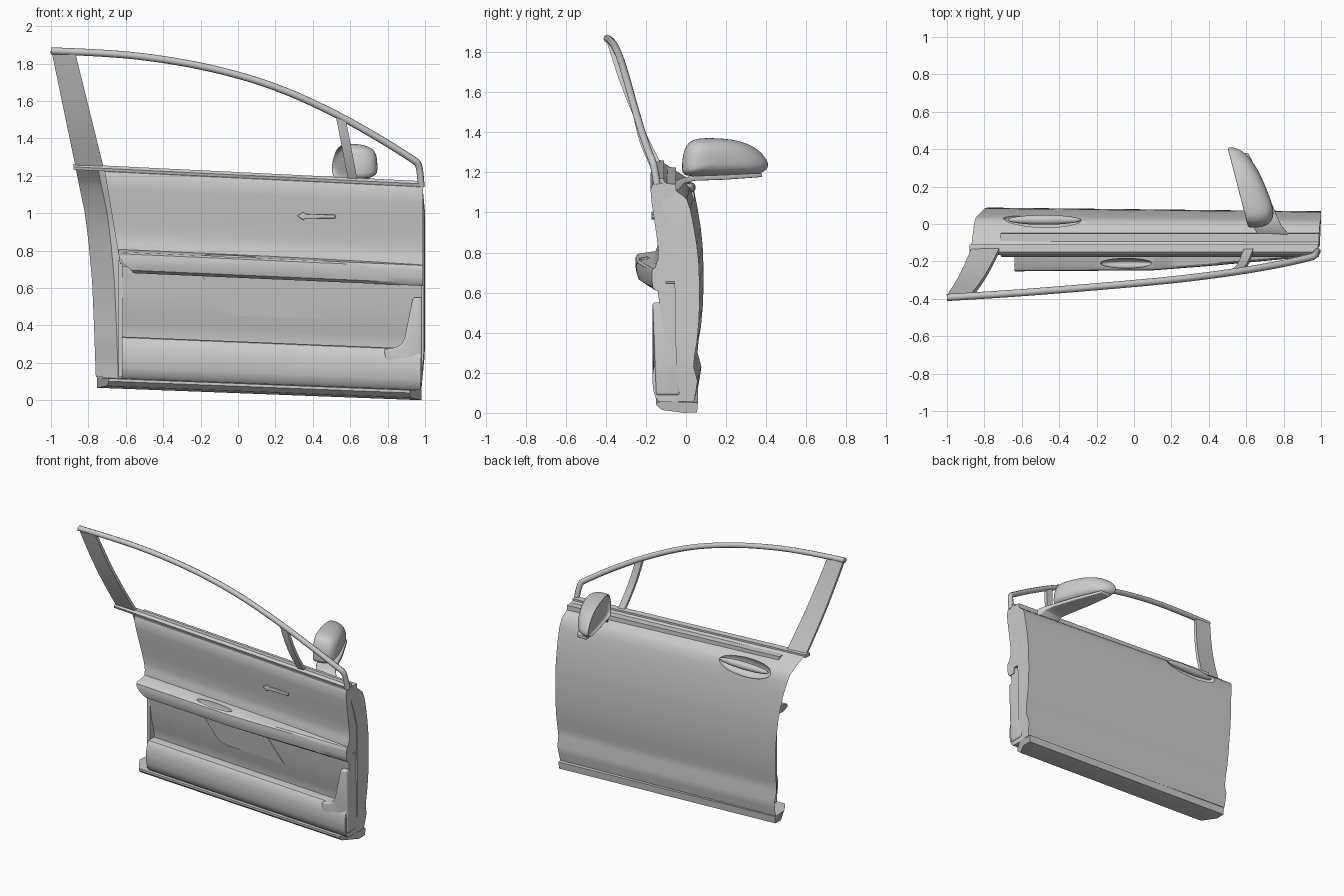
import bpy, bmesh, math
from mathutils import Vector

if "Cube" in bpy.data.objects:
    bpy.data.objects.remove(bpy.data.objects["Cube"])


def interp(table, t):
    for (a, va), (b, vb) in zip(table, table[1:]):
        if t <= b:
            return va + (vb - va) * max(0, (t - a) / (b - a))
    return table[-1][1]


def shear(x, z):
    # the whole door slopes down towards the hinge side
    return z - x * (0.038 + 0.009 * z)


def finish(ob, bevel=0, angle=32):
    bpy.ops.object.select_all(action='DESELECT')
    ob.select_set(True)
    bpy.context.view_layer.objects.active = ob
    if bevel:
        m = ob.modifiers.new('bevel', 'BEVEL')
        m.width, m.segments, m.limit_method = bevel, 3, 'ANGLE'
        m.angle_limit = math.radians(35)
        bpy.ops.object.modifier_apply(modifier='bevel')
    bpy.ops.object.shade_smooth_by_angle(angle=math.radians(angle))
    return ob


def loft(name, rings, paired=False, bevel=0, angle=32):
    bm = bmesh.new()
    rows = [[bm.verts.new(p) for p in r] for r in rings]
    n = len(rows[0])
    for a, b in zip(rows, rows[1:]):
        for i in range(n):
            j = (i + 1) % n
            bm.faces.new((a[i], a[j], b[j], b[i]))
    for r in (rows[0], rows[-1]):
        if paired:
            for i in range(n // 2 - 1):
                bm.faces.new((r[i], r[i + 1], r[n - 2 - i], r[n - 1 - i]))
        else:
            bm.faces.new(r)
    bmesh.ops.recalc_face_normals(bm, faces=bm.faces)
    me = bpy.data.meshes.new(name)
    bm.to_mesh(me)
    bm.free()
    ob = bpy.data.objects.new(name, me)
    bpy.context.collection.objects.link(ob)
    return finish(ob, bevel, angle)


def panel(name, profile, yf=lambda x, y: y, cols=14, **kw):
    # profile entries: y, z, left x, right x
    rings = []
    for k in range(cols + 1):
        ring = []
        for y, z, xl, xr in profile:
            x = xl + (xr - xl) * k / cols
            ring.append((x, yf(x, y), shear(x, z)))
        rings.append(ring)
    return loft(name, rings, **kw)


def prism(name, pts, yfront, yback, **kw):
    # outline in x,z; y given as functions of z
    return loft(name, [[(x, f(z), z) for x, z in pts] for f in (yfront, yback)], **kw)


def tube(name, pts, r):
    cu = bpy.data.curves.new(name, 'CURVE')
    cu.dimensions = '3D'
    cu.bevel_depth, cu.bevel_resolution, cu.use_fill_caps = r, 2, True
    s = cu.splines.new('NURBS')
    s.points.add(len(pts) - 1)
    for p, c in zip(s.points, pts):
        p.co = (*c, 1)
    s.order_u, s.use_endpoint_u, s.resolution_u = 3, True, 6
    ob = bpy.data.objects.new(name, cu)
    bpy.context.collection.objects.link(ob)
    bpy.ops.object.select_all(action='DESELECT')
    ob.select_set(True)
    bpy.context.view_layer.objects.active = ob
    bpy.ops.object.convert(target='MESH')
    return finish(bpy.context.view_layer.objects.active, angle=50)


def ellipsoid(name, loc, scale):
    bpy.ops.mesh.primitive_uv_sphere_add(segments=40, ring_count=20, location=loc)
    ob = bpy.context.object
    ob.name, ob.scale = name, scale
    return finish(ob)


def cut(ob, cutter):
    cutter.hide_render = True
    m = ob.modifiers.new('cut', 'BOOLEAN')
    m.operation, m.object, m.solver = 'DIFFERENCE', cutter, 'EXACT'
    bpy.context.view_layer.update()
    bpy.ops.object.select_all(action='DESELECT')
    ob.select_set(True)
    bpy.context.view_layer.objects.active = ob
    bpy.ops.object.modifier_apply(modifier='cut')
    bpy.data.objects.remove(cutter)
    finish(ob)


# door shell: outer skin, slanted shut faces, inner sheet
left = [(0.09, -0.76), (0.37, -0.77), (0.6, -0.78), (0.82, -0.80), (0.97, -0.82), (1.11, -0.85), (1.21, -0.87)]
right = [(0.09, 0.98), (0.3, 1.0), (1.05, 1.0), (1.21, 0.985)]
inner_y = [(0.09, -0.05), (0.3, -0.05), (0.9, -0.06), (1.0, -0.09), (1.1, -0.125), (1.21, -0.155)]
skin = [(0.06, 0.095), (0.07, 0.15), (0.077, 0.2), (0.058, 0.27), (0.063, 0.33), (0.075, 0.4), (0.084, 0.5),
        (0.088, 0.6), (0.087, 0.7), (0.083, 0.8), (0.073, 0.89), (0.058, 0.98), (0.042, 1.06), (0.025, 1.11),
        (0.0, 1.135), (-0.115, 1.207)]
outer = [(y, z, interp(left, z), interp(right, z)) for y, z in skin]
inner = [(interp(inner_y, z), z, interp(left, z) + 0.12, interp(right, z) - 0.005) for y, z in skin]
shell = panel('door_shell', outer + inner[::-1],
              yf=lambda x, y: y - 0.011 * (x + 0.8) if y > -0.02 else y, paired=True)

# outer handle: oval recess and grip
cut(shell, ellipsoid('recess_cutter', (-0.49, 0.025, 1.125), (0.21, 0.055, 0.07)))
ellipsoid('outer_handle', (-0.48, 0.022, 1.125), (0.195, 0.026, 0.026))

# sill strip with chamfered inner corners
panel('sill_strip', [(0.06, 0.09, -0.755, 0.98), (0.055, 0.04, -0.755, 0.98), (-0.01, 0.038, -0.755, 0.98),
                     (-0.12, 0.05, -0.7, 0.92), (-0.15, 0.075, -0.69, 0.92), (-0.15, 0.09, -0.69, 0.92),
                     (-0.05, 0.094, -0.755, 0.98)], cols=2)

# belt mouldings along the window opening
panel('belt_moulding', [(y, z, -0.88, 0.985) for y, z in
                        [(-0.11, 1.195), (-0.11, 1.216), (-0.15, 1.22), (-0.165, 1.205), (-0.16, 1.19)]])

# upper trim panel
tl = [(0.7, -0.63), (1.2, -0.715)]
panel('upper_trim', [(y, z, interp(tl, z), 0.99) for y, z in
                     [(-0.05, 1.19), (-0.14, 1.195), (-0.168, 1.188), (-0.177, 1.16), (-0.172, 1.1), (-0.16, 1.02),
                      (-0.147, 0.93), (-0.138, 0.86), (-0.14, 0.81), (-0.155, 0.77), (-0.15, 0.7), (-0.03, 0.7)]])

# armrest, tapering towards the hinges, with pull cup
depth = [(-0.64, 0.253), (0.1, 0.248), (0.4, 0.225), (0.8, 0.188), (1.0, 0.17)]
arm = panel('armrest', [(y, z, xl, 0.99) for y, z, xl in
                        [(0, 0.785, -0.64), (0.35, 0.778, -0.64), (0.9, 0.765, -0.64), (0.98, 0.755, -0.64),
                         (1, 0.735, -0.635), (0.99, 0.70, -0.61), (0.92, 0.67, -0.57), (0.75, 0.655, -0.56),
                         (0, 0.655, -0.56)]],
            yf=lambda x, f: -0.1 - f * (interp(depth, x) - 0.1), cols=24)
cut(arm, ellipsoid('cup_cutter', (-0.04, -0.21, 0.775), (0.14, 0.026, 0.06)))

# concave middle trim below the armrest
panel('middle_trim', [(y, z, -0.62, 0.985) for y, z in
                      [(-0.03, 0.69), (-0.145, 0.69), (-0.137, 0.62), (-0.123, 0.53), (-0.108, 0.44), (-0.09, 0.38),
                       (-0.08, 0.33), (-0.08, 0.28), (-0.03, 0.28)]])

# raised insert in the middle trim
face = lambda off: (lambda z: -0.143 - off + (0.67 - z) * 0.155)
prism('trim_insert', [(-0.2, 0.675), (-0.13, 0.56), (-0.085, 0.495), (-0.05, 0.465), (0.0, 0.452), (0.45, 0.437),
                      (0.3, 0.665)], face(0.008), face(-0.02))

# map pocket and its raised front end
panel('map_pocket', [(y, z, -0.62, 0.975) for y, z in
                     [(-0.04, 0.31), (-0.12, 0.315), (-0.14, 0.31), (-0.155, 0.29), (-0.165, 0.25), (-0.168, 0.2),
                      (-0.163, 0.15), (-0.15, 0.11), (-0.13, 0.092), (-0.04, 0.092)]])
prism('pocket_end', [(0.78, 0.27), (0.84, 0.283), (0.87, 0.295), (0.89, 0.33), (0.935, 0.55), (0.985, 0.55),
                     (0.985, 0.09), (0.9, 0.07), (0.8, 0.16)],
      lambda z: -0.167 + max(0, 0.16 - z) * 0.25, lambda z: -0.03, bevel=0.012)

# rear trim edge down the latch side
prism('trim_edge', [(-0.64, 0.75), (-0.615, 0.75), (-0.615, 0.125), (-0.64, 0.125)],
      lambda z: -0.13, lambda z: -0.02)

# inner release lever
prism('inner_lever', [(0.315, 0.985), (0.35, 1.007), (0.36, 0.995), (0.52, 0.992), (0.52, 0.972), (0.36, 0.972),
                      (0.35, 0.963)], lambda z: -0.172, lambda z: -0.14, bevel=0.004)

# window frame rail
tube('window_rail', [(-1.0, -0.393, 1.868), (-0.7, -0.375, 1.858), (-0.4, -0.352, 1.825), (-0.1, -0.327, 1.768),
                     (0.2, -0.3, 1.68), (0.5, -0.263, 1.545), (0.75, -0.222, 1.405), (0.94, -0.18, 1.285),
                     (0.965, -0.17, 1.265), (0.975, -0.155, 1.21), (0.98, -0.145, 1.14)], 0.019)


def plate(name, top, bottom, th):
    # sloping post between two edges, each given as (x0, x1, y, z)
    rings = []
    for k in range(7):
        t = k / 6
        x0, x1, y, z = [a + (b - a) * t for a, b in zip(top, bottom)]
        y -= 0.02 * math.sin(math.pi * t)
        rings.append([(x0, y - th, z), (x1, y - th, z), (x1, y + th, z), (x0, y + th, z)])
    return loft(name, rings)


# rear window post and quarter divider
plate('rear_window_post', (-0.995, -0.87, -0.385, 1.858), (-0.865, -0.715, -0.13, 1.23), 0.012)
plate('quarter_divider', (0.525, 0.575, -0.255, 1.51), (0.59, 0.64, -0.135, 1.17), 0.012)

# mirror arm
rings = []
for x0, x1, y, z, h in [(0.66, 0.84, -0.07, 1.09, 0.05), (0.655, 0.82, -0.045, 1.13, 0.03),
                        (0.635, 0.79, -0.01, 1.16, 0.016), (0.61, 0.765, 0.04, 1.17, 0.012),
                        (0.57, 0.7, 0.2, 1.176, 0.012), (0.53, 0.61, 0.38, 1.187, 0.01)]:
    rings.append([(x0, y, z - h), (x1, y, z - h), (x1, y, z + h), (x0, y, z + h)])
loft('mirror_arm', rings, bevel=0.005, angle=40)

# mirror housing: outline shrinks away from the glass
outline = [(-0.02, 1.2), (0.0, 1.18), (0.15, 1.18), (0.3, 1.185), (0.38, 1.195), (0.415, 1.23), (0.395, 1.275),
           (0.34, 1.33), (0.25, 1.362), (0.15, 1.37), (0.06, 1.37), (0.01, 1.35), (-0.015, 1.29)]
rings = []
for d, s in [(0.025, 0.5), (0.022, 0.9), (0.0, 0.93), (-0.004, 1.0), (0.02, 1.02), (0.07, 1.0), (0.12, 0.88),
             (0.155, 0.62), (0.165, 0.25)]:
    ring = []
    for y, z in outline:
        y, z = 0.18 + (y - 0.18) * s, 1.265 + (z - 1.265) * s
        ring.append((0.607 - 0.26 * y + d * (1.08 - 0.9 * y), y, z))
    rings.append(ring)
mirror = loft('mirror_housing', rings)
m = mirror.modifiers.new('smooth', 'SUBSURF')
m.levels = m.render_levels = 2
